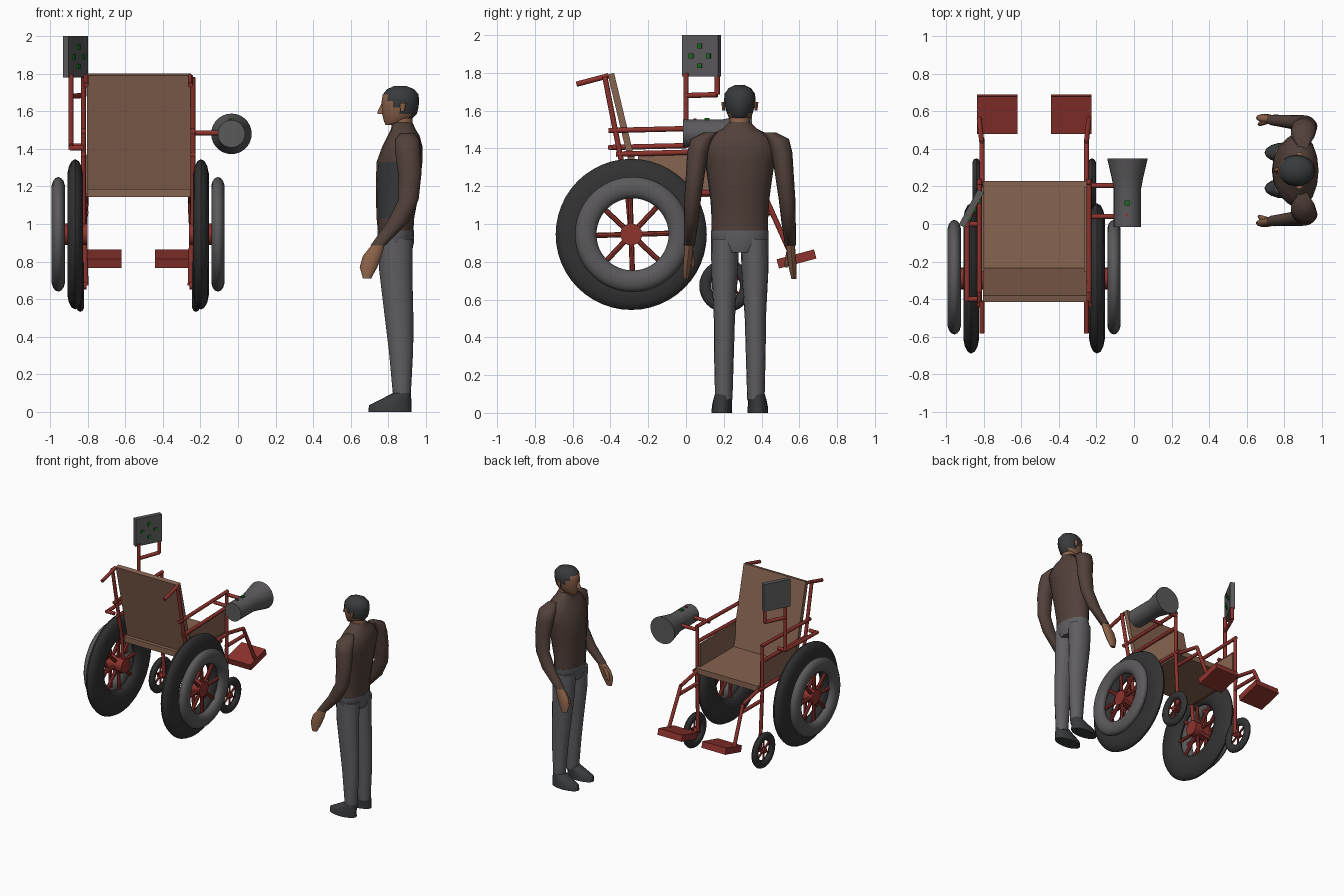
import bpy, bmesh, math
from mathutils import Vector, Matrix

if "Cube" in bpy.data.objects:
    bpy.data.objects.remove(bpy.data.objects["Cube"])

def mat(name, c):
    m = bpy.data.materials.new(name)
    m.diffuse_color = (*c, 1)
    m.use_nodes = True
    m.node_tree.nodes["Principled BSDF"].inputs["Base Color"].default_value = m.diffuse_color
    return m

RED = mat("red frame", (0.27, 0.033, 0.026))
BROWN = mat("tan upholstery", (0.24, 0.125, 0.08))
BLACK = mat("black rubber", (0.032, 0.032, 0.033))
GREY = mat("dark grey metal", (0.105, 0.1, 0.105))
GREEN = mat("green button", (0.01, 0.15, 0.015))
SKIN = mat("skin", (0.27, 0.125, 0.07))
SHIRT = mat("brown shirt", (0.085, 0.052, 0.042))
PANTS = mat("grey trousers", (0.115, 0.11, 0.12))
HAIR = mat("dark hair", (0.04, 0.042, 0.044))

def finish(name, bm, mats, smooth=40, rule=None):
    bmesh.ops.recalc_face_normals(bm, faces=bm.faces)
    if rule:
        for f in bm.faces:
            f.material_index = rule(f)
    me = bpy.data.meshes.new(name)
    bm.to_mesh(me)
    bm.free()
    for m in mats if isinstance(mats, list) else [mats]:
        me.materials.append(m)
    ob = bpy.data.objects.new(name, me)
    bpy.context.collection.objects.link(ob)
    if smooth:
        bpy.ops.object.select_all(action='DESELECT')
        ob.select_set(True)
        bpy.context.view_layer.objects.active = ob
        bpy.ops.object.shade_smooth_by_angle(angle=math.radians(smooth))
    return ob

def add_tube(bm, a, b, r, n=10):
    a, b = Vector(a), Vector(b)
    d = b - a
    m = Matrix.Translation((a + b) / 2) @ d.to_track_quat('Z', 'Y').to_matrix().to_4x4()
    bmesh.ops.create_cone(bm, cap_ends=True, segments=n, radius1=r, radius2=r, depth=d.length, matrix=m)

def tubes(name, paths, r=0.014, m=RED):
    bm = bmesh.new()
    for p in paths:
        for a, b in zip(p, p[1:]):
            add_tube(bm, a, b, r)
    return finish(name, bm, m)

def box(name, c, size, m, rot=(0, 0, 0)):
    bm = bmesh.new()
    R = Matrix.Rotation(rot[2], 4, 'Z') @ Matrix.Rotation(rot[0], 4, 'X')
    bmesh.ops.create_cube(bm, size=1, matrix=Matrix.Translation(c) @ R @ Matrix.Diagonal((*size, 1)))
    return finish(name, bm, m, smooth=None)

def bridge(bm, rings, close=False):
    n = len(rings[0])
    pairs = list(zip(rings, rings[1:])) + ([(rings[-1], rings[0])] if close else [])
    for a, b in pairs:
        for i in range(n):
            bm.faces.new((a[i], a[(i + 1) % n], b[(i + 1) % n], b[i]))

def ring_tyre(name, c, r, a, b, m, n=48, k=14):
    """Flattened ring round the x axis: a = radial half width, b = half thickness"""
    bm = bmesh.new()
    rings = []
    for i in range(n):
        t = 2 * math.pi * i / n
        ring = []
        for j in range(k):
            u = 2 * math.pi * j / k
            q = r + a * math.cos(u)
            ring.append(bm.verts.new((c[0] + b * math.sin(u), c[1] + q * math.cos(t), c[2] + q * math.sin(t))))
        rings.append(ring)
    bridge(bm, rings, close=True)
    return finish(name, bm, m)

def loft(name, data, m, rule=None, n=16):
    """Stack of horizontal ellipses (x, y, z, rx, ry)"""
    bm = bmesh.new()
    rings = [[bm.verts.new((x + rx * math.cos(2 * math.pi * i / n), y + ry * math.sin(2 * math.pi * i / n), z))
              for i in range(n)] for x, y, z, rx, ry in data]
    bridge(bm, rings)
    bm.faces.new(rings[0])
    bm.faces.new(rings[-1])
    return finish(name, bm, m, smooth=50, rule=rule)

CX = -0.532                                   # wheelchair centre line
HY, HZ = -0.29, 0.945                         # main axle

for side, s in (("left", -1), ("right", 1)):
    X = lambda d: CX + s * d
    # main wheel: tyre, outer hand ring, hub and eight spokes
    ring_tyre(side + "_tyre", (X(0.335), HY, HZ), 0.3, 0.1, 0.043, BLACK)
    ring_tyre(side + "_outer_ring", (X(0.425), -0.283, HZ), 0.248, 0.057, 0.036, GREY)
    bm = bmesh.new()
    add_tube(bm, (X(0.27), HY, HZ), (X(0.43), HY, HZ), 0.058, 20)
    for i in range(8):
        t = i * math.pi / 4 + 0.03
        for x in (0.335, 0.41):
            add_tube(bm, (X(x), HY, HZ), (X(x), HY + 0.215 * math.cos(t), HZ + 0.215 * math.sin(t)), 0.014, 8)
    finish(side + "_hub_and_spokes", bm, RED)

    # caster with spokes and fork
    cc = (X(0.308), 0.21, 0.672)
    ring_tyre(side + "_caster", cc, 0.108, 0.032, 0.022, BLACK, 32, 10)
    bm = bmesh.new()
    add_tube(bm, (X(0.275), 0.21, 0.672), (X(0.325), 0.21, 0.672), 0.022)
    for i in range(6):
        t = i * math.pi / 3 + math.pi / 6
        add_tube(bm, cc, (cc[0], 0.21 + 0.09 * math.cos(t), 0.672 + 0.09 * math.sin(t)), 0.008, 8)
    finish(side + "_caster_hub", bm, RED)

    # tubular frame
    a = X(0.292)
    i = X(0.278)
    tubes(side + "_frame", [
        [(i, -0.58, 1.74), (i, -0.41, 1.785)],
        [(a, -0.43, 1.78), (a, -0.31, 1.17), (a, HY, HZ)],
        [(a, -0.41, 1.495), (a, 0.21, 1.51)],
        [(a, -0.37, 1.37), (a, 0.2, 1.385)],
        [(a, -0.31, 1.165), (a, 0.24, 1.165)],
        [(a, 0.2, 1.51), (a, 0.2, 1.16), (i, 0.21, 0.672)],
        [(i, 0.22, 1.16), (i, 0.43, 1.12), (a, 0.56, 0.83)],
        [(i, 0.21, 1.06), (i, 0.455, 1.06)],
    ])
    box(side + "_footrest", (X(0.197), 0.585, 0.815), (0.215, 0.205, 0.05), RED, (0.26, 0, 0))
    box(side + "_side_panel", (X(0.274), -0.03, 1.265), (0.014, 0.45, 0.21), BROWN)

# seat and leaning backrest
box("seat", (CX + 0.005, -0.035, 1.165), (0.555, 0.53, 0.045), BROWN)
box("backrest", (CX + 0.005, -0.322, 1.48), (0.555, 0.035, 0.65), BROWN, (0.235, 0, 0))

# control screen on its bracket
tubes("screen_bracket", [
    [(-0.89, -0.41, 1.405), (-0.89, 0.0, 1.415), (-0.89, 0.0, 1.8)],
    [(-0.89, 0.0, 1.68), (-0.82, 0.165, 1.685), (-0.82, 0.165, 1.8)],
    [(-0.89, -0.4, 1.405), (-0.824, -0.4, 1.405)],
    [(-0.89, 0.0, 1.415), (-0.824, 0.0, 1.415)],
])
ANG = math.atan2(0.185, 0.1)
along = Vector((math.cos(ANG), math.sin(ANG), 0))
out = Vector((math.sin(ANG), -math.cos(ANG), 0))
SC = Vector((-0.866, 0.083, 1.89))
box("screen", SC, (0.215, 0.036, 0.22), GREY, (0, 0, ANG))
for k, (u, v) in enumerate(((0, 0.052), (0, -0.052), (0.052, 0), (-0.052, 0))):
    box("screen_button_%d" % k, SC + out * 0.02 + along * u + Vector((0, 0, v)), (0.026, 0.012, 0.026), GREEN, (0, 0, ANG))

# flared horn on the right armrest
bm = bmesh.new()
rings = []
for y, r in ((-0.015, 0.073), (0.19, 0.073), (0.25, 0.085), (0.35, 0.108)):
    rings.append([bm.verts.new((-0.035 + r * math.cos(t * math.pi / 14), y, 1.48 + r * math.sin(t * math.pi / 14))) for t in range(28)])
bridge(bm, rings)
bm.faces.new(rings[0])
bm.faces.new(rings[-1])
finish("horn", bm, GREY)
box("horn_button", (-0.038, 0.112, 1.555), (0.026, 0.026, 0.014), GREEN)
box("horn_red_button", (-0.038, 0.048, 1.553), (0.014, 0.014, 0.01), RED)
tubes("horn_supports", [[(-0.24, y, 1.485), (-0.06, y, 1.485)] for y in (0.04, 0.205)])

# standing attendant, facing -x
PY = 0.285
loft("torso", [(0.84, PY, 0.94, 0.093, 0.15), (0.838, PY, 1.03, 0.1, 0.15), (0.845, PY, 1.12, 0.11, 0.155),
               (0.852, PY, 1.22, 0.118, 0.168), (0.86, PY, 1.33, 0.122, 0.185), (0.875, PY, 1.41, 0.108, 0.2),
               (0.882, PY, 1.47, 0.085, 0.16), (0.88, PY, 1.505, 0.065, 0.09), (0.875, PY, 1.54, 0.055, 0.055)],
     [SHIRT, HAIR],
     lambda f: int(f.normal.y < -0.35 and f.normal.x < 0.6 and 1.0 < f.calc_center_median().z < 1.31))
loft("neck", [(0.878, PY, 1.48, 0.056, 0.055), (0.87, PY, 1.62, 0.054, 0.052)], SKIN)
loft("head", [(0.815, PY, 1.528, 0.03, 0.03), (0.845, PY, 1.545, 0.067, 0.05), (0.86, PY, 1.585, 0.092, 0.068),
              (0.863, PY, 1.62, 0.098, 0.078), (0.865, PY, 1.655, 0.1, 0.084), (0.866, PY, 1.69, 0.095, 0.08),
              (0.866, PY, 1.718, 0.072, 0.06), (0.864, PY, 1.736, 0.03, 0.025)], [SKIN, HAIR],
     lambda f: int(f.calc_center_median().z + 0.9 * (f.calc_center_median().x - 0.77) > 1.69))
loft("nose", [(0.762, PY, 1.585, 0.02, 0.016), (0.766, PY, 1.6, 0.022, 0.014), (0.775, PY, 1.645, 0.01, 0.008)], SKIN, n=8)
loft("hips", [(0.84, PY, 0.85, 0.085, 0.1), (0.84, PY, 0.9, 0.097, 0.153), (0.84, PY, 0.965, 0.096, 0.153)], PANTS)

for side, s in (("right", -1), ("left", 1)):
    Y = lambda d: PY + s * d
    loft(side + "_ear", [(0.875, Y(0.085), 1.6, 0.01, 0.008), (0.88, Y(0.088), 1.645, 0.018, 0.01)], SKIN, n=8)
    loft(side + "_arm", [(0.9, Y(0.15), 1.485, 0.035, 0.04), (0.9, Y(0.2), 1.45, 0.065, 0.06),
                         (0.905, Y(0.222), 1.38, 0.068, 0.056), (0.915, Y(0.235), 1.27, 0.062, 0.05),
                         (0.908, Y(0.25), 1.13, 0.054, 0.044), (0.85, Y(0.258), 1.01, 0.056, 0.038),
                         (0.745, Y(0.268), 0.885, 0.04, 0.029)], SHIRT)
    loft(side + "_hand", [(0.75, Y(0.268), 0.895, 0.032, 0.024), (0.715, Y(0.274), 0.83, 0.05, 0.024),
                          (0.695, Y(0.28), 0.77, 0.047, 0.022), (0.687, Y(0.286), 0.71, 0.022, 0.014)], SKIN, n=10)
    loft(side + "_thumb", [(0.71, Y(0.262), 0.86, 0.018, 0.015), (0.675, Y(0.25), 0.8, 0.014, 0.013),
                           (0.665, Y(0.245), 0.77, 0.007, 0.007)], SKIN, n=8)
    loft(side + "_leg", [(0.838, Y(0.078), 0.92, 0.093, 0.074), (0.84, Y(0.08), 0.75, 0.088, 0.071),
                         (0.858, Y(0.082), 0.5, 0.076, 0.056), (0.868, Y(0.084), 0.33, 0.065, 0.053),
                         (0.873, Y(0.085), 0.07, 0.046, 0.046)], PANTS)
    loft(side + "_shoe", [(0.81, Y(0.095), 0, 0.115, 0.055), (0.81, Y(0.095), 0.035, 0.113, 0.053),
                          (0.84, Y(0.092), 0.065, 0.083, 0.05), (0.873, Y(0.086), 0.1, 0.047, 0.046)], HAIR)
